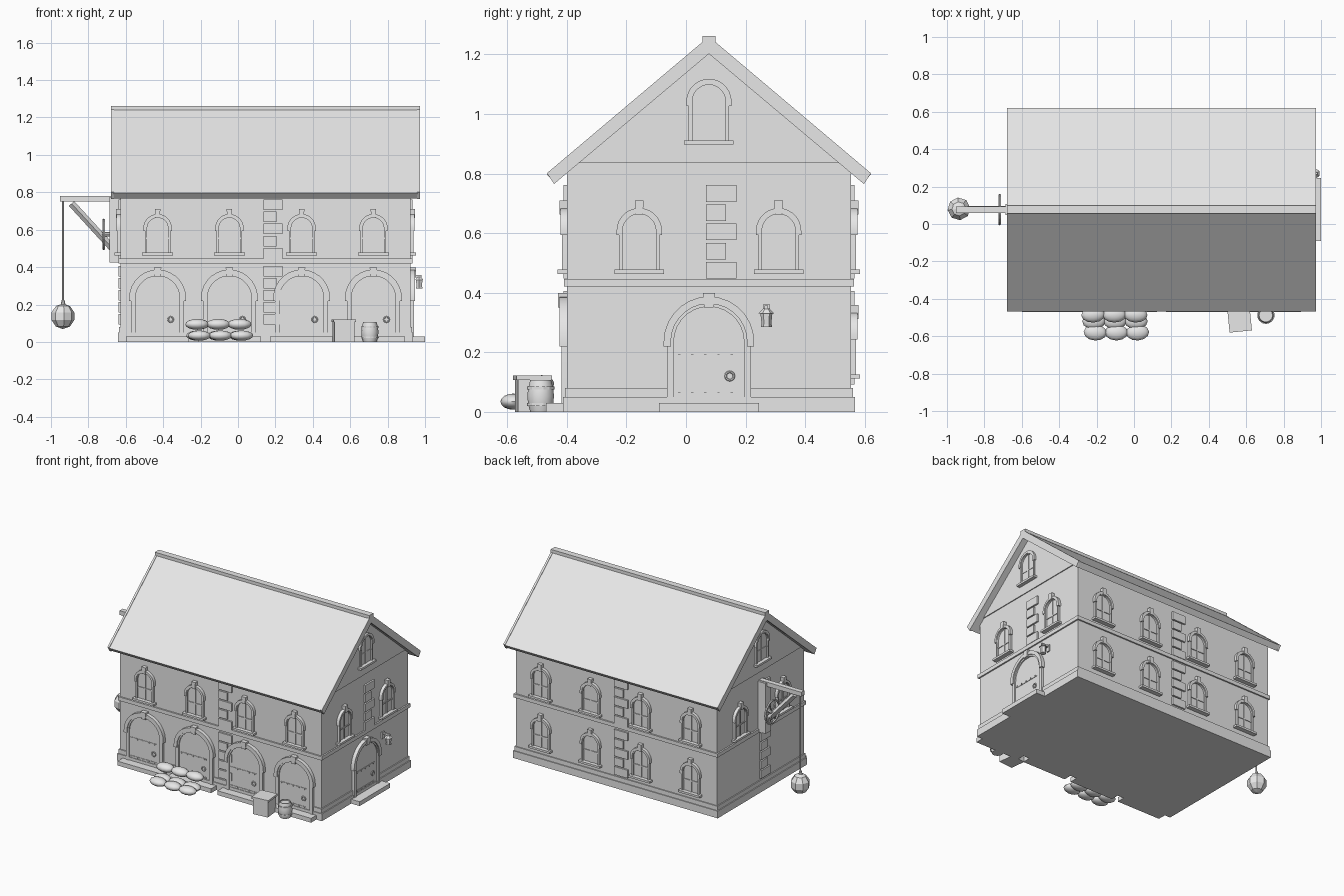
import bpy, bmesh, math
from mathutils import Matrix, Vector

if "Cube" in bpy.data.objects:
    bpy.data.objects.remove(bpy.data.objects["Cube"])

stone = bpy.data.materials.new("plain_grey")
stone.diffuse_color = (0.8, 0.8, 0.8, 1)
stone.use_nodes = True
stone.node_tree.nodes["Principled BSDF"].inputs["Base Color"].default_value = stone.diffuse_color

CX, CY = 0.147, 0.077          # middle of the building
HX, HY = 0.775, 0.477          # half length and half depth of the walls
parts = {}


def part(name):
    return parts.setdefault(name, bmesh.new())


class Facade:
    """Local frame of one wall: u to the right, w outwards, z up."""
    def __init__(self, side, dist):
        self.m = (Matrix.Translation((CX, CY, 0)) @ Matrix.Rotation(side * math.pi / 2, 4, 'Z')
                  @ Matrix.Translation((0, -dist, 0)))

    def at(self, u, w, z):
        return self.m @ Vector((u, -w, z))

    def prism(self, name, pts, w0, w1):
        bm = part(name)
        a = [bm.verts.new(self.at(u, w0, z)) for u, z in pts]
        b = [bm.verts.new(self.at(u, w1, z)) for u, z in pts]
        bm.faces.new(a[::-1])
        bm.faces.new(b)
        for i in range(len(pts)):
            j = (i + 1) % len(pts)
            bm.faces.new((a[i], a[j], b[j], b[i]))

    def box(self, name, u0, u1, z0, z1, w0, w1):
        self.prism(name, [(u0, z0), (u1, z0), (u1, z1), (u0, z1)], w0, w1)


front, right = Facade(0, HY), Facade(1, HX)
back, left = Facade(2, HY), Facade(3, HX)


def outline(c, r, z0, zs, n=14):
    arc = [(c + r * math.cos(math.pi * i / n), zs + r * math.sin(math.pi * i / n)) for i in range(n + 1)]
    return [(c + r, z0)] + arc + [(c - r, z0)] if z0 < zs else arc


def arch(f, name, c, r_out, r_in, z0, zs, w):
    f.prism(name, outline(c, r_out, z0, zs) + outline(c, r_in, z0, zs)[::-1], -0.01, w)


def window(f, c, z, key=True):
    zs = z + 0.145
    arch(f, "window_frame", c, 0.068, 0.056, z + 0.01, zs, 0.016)
    arch(f, "window_hood", c, 0.076, 0.06, zs - 0.015, zs, 0.021)
    f.prism("window_pane", outline(c, 0.057, z + 0.01, zs), -0.005, 0.004)
    f.box("window_bar", c - 0.005, c + 0.005, z, zs + 0.055, 0, 0.009)
    f.box("window_bar", c - 0.056, c + 0.056, z + 0.087, z + 0.095, 0, 0.009)
    f.box("window_sill", c - 0.083, c + 0.083, z, z + 0.014, -0.01, 0.031)
    if key:
        f.prism("window_keystone", [(c - 0.012, z + 0.2), (c + 0.012, z + 0.2),
                                    (c + 0.015, z + 0.247), (c - 0.015, z + 0.247)], -0.01, 0.025)


def door(f, c, step):
    zs = 0.235
    arch(f, "door_frame", c, 0.141, 0.118, 0.03, zs, 0.018)
    arch(f, "door_arch", c, 0.152, 0.128, zs - 0.015, zs, 0.025)
    f.prism("door_keystone", [(c - 0.016, 0.35), (c + 0.016, 0.35), (c + 0.02, 0.398), (c - 0.02, 0.398)], -0.01, 0.03)
    f.prism("door_panel", outline(c, 0.119, 0.03, zs), -0.005, 0.009)
    f.box("door_step", c - 0.168, c + 0.168, 0, 0.03, -0.02, step)
    for z in (0.06, 0.188):
        f.box("door_strap", c - 0.11, c + 0.09, z - 0.005, z + 0.005, 0, 0.012)
        for k in range(5):
            u = c - 0.1 + k * 0.044
            f.box("door_stud", u - 0.004, u + 0.004, z - 0.004, z + 0.004, 0, 0.016)
    bpy.ops.mesh.primitive_torus_add(major_radius=0.014, minor_radius=0.004, major_segments=12, minor_segments=6)
    ring = bpy.context.object
    ring.name = "door_ring"
    ring.matrix_world = (Matrix.Translation(f.at(c + 0.07, 0.013, 0.12)) @ f.m.to_3x3().to_4x4()
                         @ Matrix.Rotation(math.pi / 2, 4, 'X'))
    ring.data.materials.append(stone)


def quoins(f, lower=True):
    for base, n in ((0.447, 5), (0.092, 5)):
        if base < 0.4 and not lower:
            continue
        for k in range(n):
            z = base + k * 0.0645
            f.box("quoin_block", -0.01, 0.092 if k % 2 == 0 else 0.058, z, z + 0.056, -0.01, 0.012)


# Walls with gables
right.prism("wall", [(-HY, 0), (HY, 0), (HY, 0.812), (0, 1.216), (-HY, 0.812)], -2 * HX, 0)
for f in (left, right):
    f.prism("gable_panel", [(-0.447, 0.835), (0.447, 0.835), (0, 1.214)], -0.01, 0.006)

# Plinth and floor band
for name, z0, z1, o in (("plinth_lower", 0, 0.05, 0.013), ("plinth_upper", 0.05, 0.08, 0.007),
                        ("floor_band", 0.42, 0.446, 0.01)):
    right.box(name, -HY - o, HY + o, z0, z1, -2 * HX - o, o)

# Roof, barge boards and ridge cap
def chevron(name, lift, drop, w0, w1):
    right.prism(name, [(0, 1.256 + lift), (-0.544, 0.797 + lift), (-0.517 - drop, 0.768 - drop),
                       (0, 1.205 - drop), (0.517 + drop, 0.768 - drop), (0.544, 0.797 + lift)], w0, w1)

chevron("roof", 0, 0, -1.59, 0.04)
chevron("barge_board", 0.004, 0.003, 0.036, 0.05)
chevron("barge_board", 0.004, 0.003, -1.6, -1.586)
right.prism("ridge_cap", [(-0.022, 1.24), (0.022, 1.24), (0.022, 1.262), (-0.022, 1.262)], -1.6, 0.05)

# Windows, doors and corner stones
for u in (-0.577, -0.193, 0.193, 0.577):
    window(front, u, 0.463)
    window(back, u, 0.463)
    window(back, u, 0.112)
    door(front, u, 0.07)
for f in (left, right):
    for u in (-0.234, 0.234):
        window(f, u, 0.463)
    window(f, 0, 0.897, False)
door(right, 0, 0.078)
for f in (front, back, left):
    quoins(f)
quoins(right, False)

# Hoist: post, beam, brace and rope on the left wall
left.box("hoist_post", -0.03, 0.03, 0.425, 0.775, -0.01, 0.06)
left.box("hoist_beam", -0.017, 0.017, 0.75, 0.78, 0, 0.325)


def rod(name, a, b, r, n=8, r2=None):
    a, b = Vector(a), Vector(b)
    d = b - a
    m = Matrix.Translation((a + b) / 2) @ d.to_track_quat('Z', 'Y').to_matrix().to_4x4()
    bmesh.ops.create_cone(part(name), cap_ends=True, segments=n, radius1=r,
                          radius2=r if r2 is None else r2, depth=d.length, matrix=m)


rod("hoist_brace", (-0.89, CY, 0.74), (-0.67, CY, 0.5), 0.019, 4)
rod("hoist_rope", (-0.935, CY, 0.19), (-0.935, CY, 0.755), 0.005)
rod("load_knot", (-0.935, CY, 0.195), (-0.935, CY, 0.225), 0.014, 8, 0.007)

# Winch wheel with rim and spokes
wx, wz = -0.718, 0.575
bpy.ops.mesh.primitive_torus_add(major_radius=0.077, minor_radius=0.007, major_segments=20, minor_segments=6,
                                 location=(wx, CY, wz), rotation=(0, math.pi / 2, 0))
bpy.context.object.name = "winch_rim"
bpy.context.object.data.materials.append(stone)
for k in range(3):
    s = Vector((0, math.cos(k * math.pi / 3), math.sin(k * math.pi / 3))) * 0.077
    c = Vector((wx, CY, wz))
    rod("winch_spoke", c - s, c + s, 0.005, 6)
rod("winch_axle", (wx - 0.01, CY, wz), (-0.67, CY, wz), 0.012)


def ball(name, loc, size, us=12, vs=8, turn=0.0):
    m = Matrix.Translation(loc) @ Matrix.Rotation(turn, 4, 'Z') @ Matrix.Diagonal((*size, 1))
    bmesh.ops.create_uvsphere(part(name), u_segments=us, v_segments=vs, radius=1, matrix=m)


# Hanging load and stacked sacks
ball("hanging_load", (-0.936, CY + 0.004, 0.137), (0.064, 0.064, 0.068), 8, 5, 0.1)
for k in range(3):
    x = -0.215 + k * 0.113
    ball("sack", (x + 0.008, -0.58, 0.034), (0.062, 0.043, 0.027), turn=0.06 * (k - 1))
    ball("sack", (x, -0.52, 0.034), (0.062, 0.043, 0.027))
    ball("sack", (x - 0.003, -0.485, 0.094), (0.064, 0.042, 0.029), turn=-0.05 * (k - 1))

# Crate with lid
for name, size, z in (("crate", (0.108, 0.108, 0.108), 0.054), ("crate_lid", (0.12, 0.12, 0.014), 0.114)):
    m = Matrix.Translation((0.565, -0.515, z)) @ Matrix.Rotation(0.1, 4, 'Z') @ Matrix.Diagonal((*size, 1))
    bmesh.ops.create_cube(part(name), size=1, matrix=m)

# Barrel with hoops and a sunken top
bm = part("barrel")
prof = [(0, 0), (0.036, 0), (0.043, 0.025), (0.046, 0.053), (0.043, 0.08), (0.036, 0.106),
        (0.031, 0.106), (0.031, 0.098), (0, 0.098)]
vs = [bm.verts.new((0.705 + r, -0.488, z)) for r, z in prof]
es = [bm.edges.new(p) for p in zip(vs, vs[1:])]
bmesh.ops.spin(bm, geom=vs + es, cent=(0.705, -0.488, 0), axis=(0, 0, 1), angle=2 * math.pi, steps=14)
bmesh.ops.remove_doubles(bm, verts=bm.verts, dist=0.0005)
for z in (0.025, 0.08):
    rod("barrel_hoop", (0.705, -0.488, z - 0.005), (0.705, -0.488, z + 0.005), 0.0465, 14)

# Lantern beside the side door
u = 0.193
right.box("lantern_bracket", u - 0.006, u + 0.006, 0.345, 0.357, -0.01, 0.06)
right.box("lantern_plate", u - 0.012, u + 0.012, 0.315, 0.36, -0.01, 0.008)
p = right.at(u, 0.047, 0)
for name, z0, z1, r, r2 in (("lantern_glass", 0.292, 0.33, 0.016, 0.02), ("lantern_roof", 0.33, 0.347, 0.027, 0.01),
                            ("lantern_base", 0.285, 0.293, 0.019, 0.019)):
    rod(name, (p.x, p.y, z0), (p.x, p.y, z1), r, 6, r2)

# Turn the collected geometry into objects
smooth = {"sack", "barrel", "window_frame", "window_hood", "door_frame", "door_arch", "hoist_rope"}
for name, bm in parts.items():
    bmesh.ops.recalc_face_normals(bm, faces=bm.faces)
    me = bpy.data.meshes.new(name)
    bm.to_mesh(me)
    bm.free()
    me.materials.append(stone)
    ob = bpy.data.objects.new(name, me)
    bpy.context.collection.objects.link(ob)
    if name in smooth:
        bpy.ops.object.select_all(action='DESELECT')
        ob.select_set(True)
        bpy.context.view_layer.objects.active = ob
        bpy.ops.object.shade_smooth_by_angle(angle=math.radians(40))
